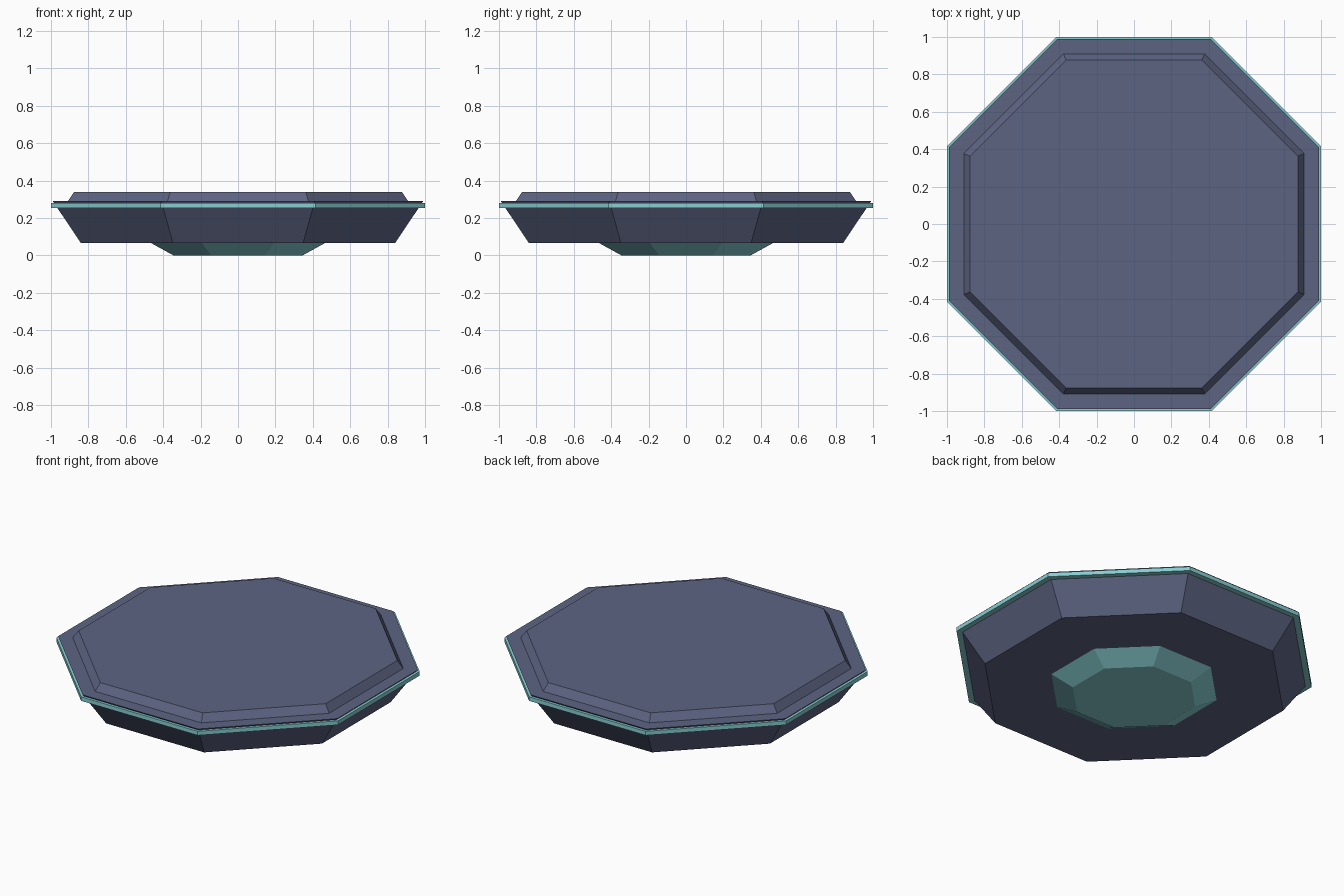
import bpy
import math

cube = bpy.data.objects.get("Cube")
if cube:
    bpy.data.objects.remove(cube, do_unlink=True)

SIDES = 8


def make_material(name, rgb):
    mat = bpy.data.materials.new(name)
    mat.use_nodes = True
    colour = (*rgb, 1.0)
    mat.diffuse_color = colour
    mat.node_tree.nodes["Principled BSDF"].inputs["Base Color"].default_value = colour
    return mat


def octagon_frustum(name, z0, half0, z1, half1, mat):
    """Eight-sided frustum; half widths are measured to the flat sides."""
    to_corner = 1 / math.cos(math.pi / SIDES)
    bpy.ops.mesh.primitive_cone_add(
        vertices=SIDES, radius1=half0 * to_corner, radius2=half1 * to_corner,
        depth=z1 - z0, location=(0, 0, (z0 + z1) / 2),
        rotation=(0, 0, math.pi / SIDES))
    obj = bpy.context.object
    obj.name = name
    bpy.ops.object.transform_apply(location=True, rotation=True, scale=True)
    obj.data.materials.append(mat)
    return obj


slate = make_material("slate blue", (0.109, 0.127, 0.223))
teal = make_material("pale teal", (0.242, 0.62, 0.65))

# Underside emitter, flared hull, rim band and raised deck
octagon_frustum("bottom_emitter", 0.0, 0.345, 0.066, 0.465, teal)
octagon_frustum("hull", 0.066, 0.84, 0.29, 0.99, slate)
octagon_frustum("rim_band", 0.254, 1.0, 0.28, 1.0, teal)
octagon_frustum("raised_deck", 0.29, 0.91, 0.338, 0.877, slate)
